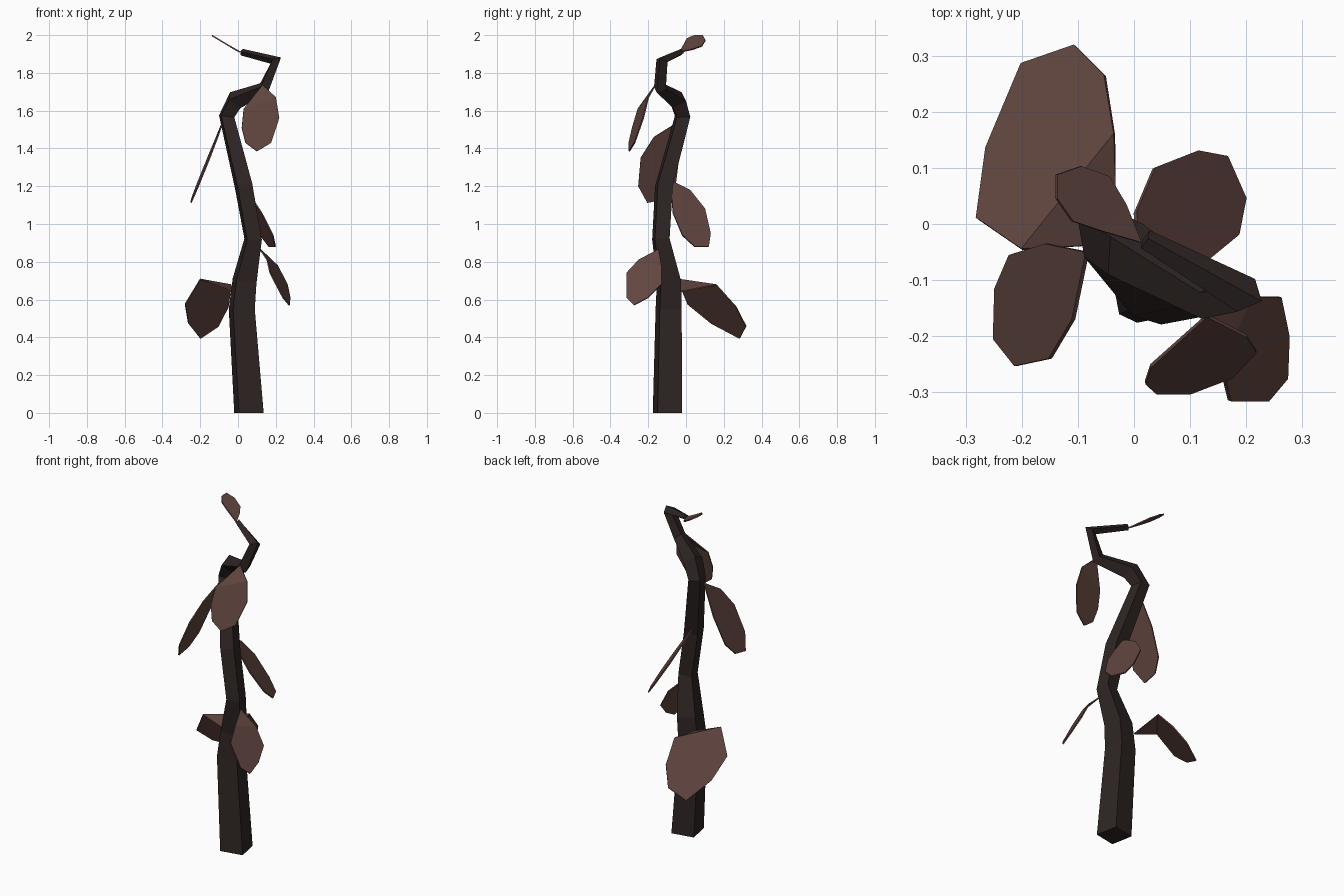
import bpy, bmesh, math
from mathutils import Vector, Matrix

if "Cube" in bpy.data.objects:
    bpy.data.objects.remove(bpy.data.objects["Cube"])


def material(name, rgb):
    m = bpy.data.materials.new(name)
    m.diffuse_color = (*rgb, 1)
    m.use_nodes = True
    m.node_tree.nodes["Principled BSDF"].inputs["Base Color"].default_value = m.diffuse_color
    return m


BARK = material("dark bark", (0.028, 0.0185, 0.0175))
LEAF = material("dry leaf brown", (0.122, 0.061, 0.051))


def finish(name, bm, mat):
    bmesh.ops.recalc_face_normals(bm, faces=bm.faces)
    me = bpy.data.meshes.new(name)
    bm.to_mesh(me)
    bm.free()
    me.materials.append(mat)
    ob = bpy.data.objects.new(name, me)
    bpy.context.collection.objects.link(ob)
    return ob


# crooked four-sided stem, swept along a path of (x, y, z, radius)
PATH = [(.058, -.098, 0, .094), (.02, -.092, .55, .083), (.035, -.09, .70, .077),
        (.08, -.133, .92, .056), (.03, -.117, 1.2, .057), (-.06, -.018, 1.57, .05),
        (-.015, -.045, 1.655, .055), (.138, -.138, 1.72, .036),
        (.2, -.127, 1.865, .034), (.02, -.027, 1.91, .018)]


def stem():
    bm = bmesh.new()
    pts = [Vector(p[:3]) for p in PATH]
    n = len(pts)
    tangent, frame, rings = Vector((0, 0, 1)), Matrix.Identity(3), []
    for i, p in enumerate(pts):
        if i:
            t = (p - pts[i - 1]).normalized()
            if i < n - 1:
                t = (t + (pts[i + 1] - p).normalized()).normalized()
            frame = tangent.rotation_difference(t).to_matrix() @ frame
            tangent = t
        ring = []
        for k in range(4):
            a = math.radians(56 + 90 * k)
            ring.append(bm.verts.new(p + frame @ Vector((math.cos(a), math.sin(a), 0)) * PATH[i][3]))
        rings.append(ring)
    for a, b in zip(rings, rings[1:]):
        for k in range(4):
            j = (k + 1) % 4
            bm.faces.new((a[k], a[j], b[j], b[k]))
    bm.faces.new(rings[0][::-1])
    bm.faces.new(rings[-1])
    finish("stem", bm, BARK)


# leaf: a base point plus a blade outline drawn in one view (axes u, v) and
# laid on a tilted plane: remaining axis = a + b*u + c*v
def leaf(name, base, axes, plane, outline):
    bm = bmesh.new()
    u, v = ("xyz".index(c) for c in axes)
    w = 3 - u - v
    root = bm.verts.new(base)
    blade = []
    for s, t in outline:
        co = [0, 0, 0]
        co[u], co[v], co[w] = s, t, plane[0] + plane[1] * s + plane[2] * t
        blade.append(bm.verts.new(co))
    bm.faces.new(blade)
    bm.faces.new((root, blade[0], blade[-1]))
    ob = finish(name, bm, LEAF)
    mod = ob.modifiers.new("thickness", 'SOLIDIFY')
    mod.thickness = 0.007
    mod.offset = 0


stem()

leaf("top_leaf", (.012, -.033, 1.91), "xy", (1.915, -.6, 0),
     [(-.015, .035), (-.045, .085), (-.095, .103), (-.138, .088),
      (-.138, .045), (-.11, .005), (-.06, -.012)])

leaf("upper_front_leaf", (.13, -.163, 1.735), "xz", (-.71, .216, .28),
     [(.2, 1.67), (.218, 1.56), (.175, 1.43), (.1, 1.385),
      (.04, 1.43), (.02, 1.51), (.03, 1.61)])

leaf("upper_left_leaf", (-.083, -.05, 1.535), "yz", (-.715, -.05, .41),
     [(-.17, 1.46), (-.24, 1.35), (-.253, 1.2), (-.205, 1.113),
      (-.115, 1.13), (-.055, 1.2), (-.035, 1.36)])

leaf("middle_back_leaf", (.012, -.08, 1.23), "yz", (.825, -.44, -.69),
     [(.02, 1.18), (.1, 1.08), (.13, .95), (.12, .88),
      (.045, .88), (-.02, .94), (-.07, 1.06)])

leaf("lower_front_leaf", (.118, -.145, .865), "yz", (.657, .317, -.523),
     [(-.25, .81), (-.315, .74), (-.315, .61), (-.275, .57),
      (-.2, .61), (-.13, .68), (-.13, .78)])

leaf("lower_back_leaf", (-.03, -.035, .64), "xy", (.865, 1.0, -.95),
     [(-.2, -.045), (-.28, .01), (-.263, .135), (-.2, .285),
      (-.105, .318), (-.052, .265), (-.035, .16)])
